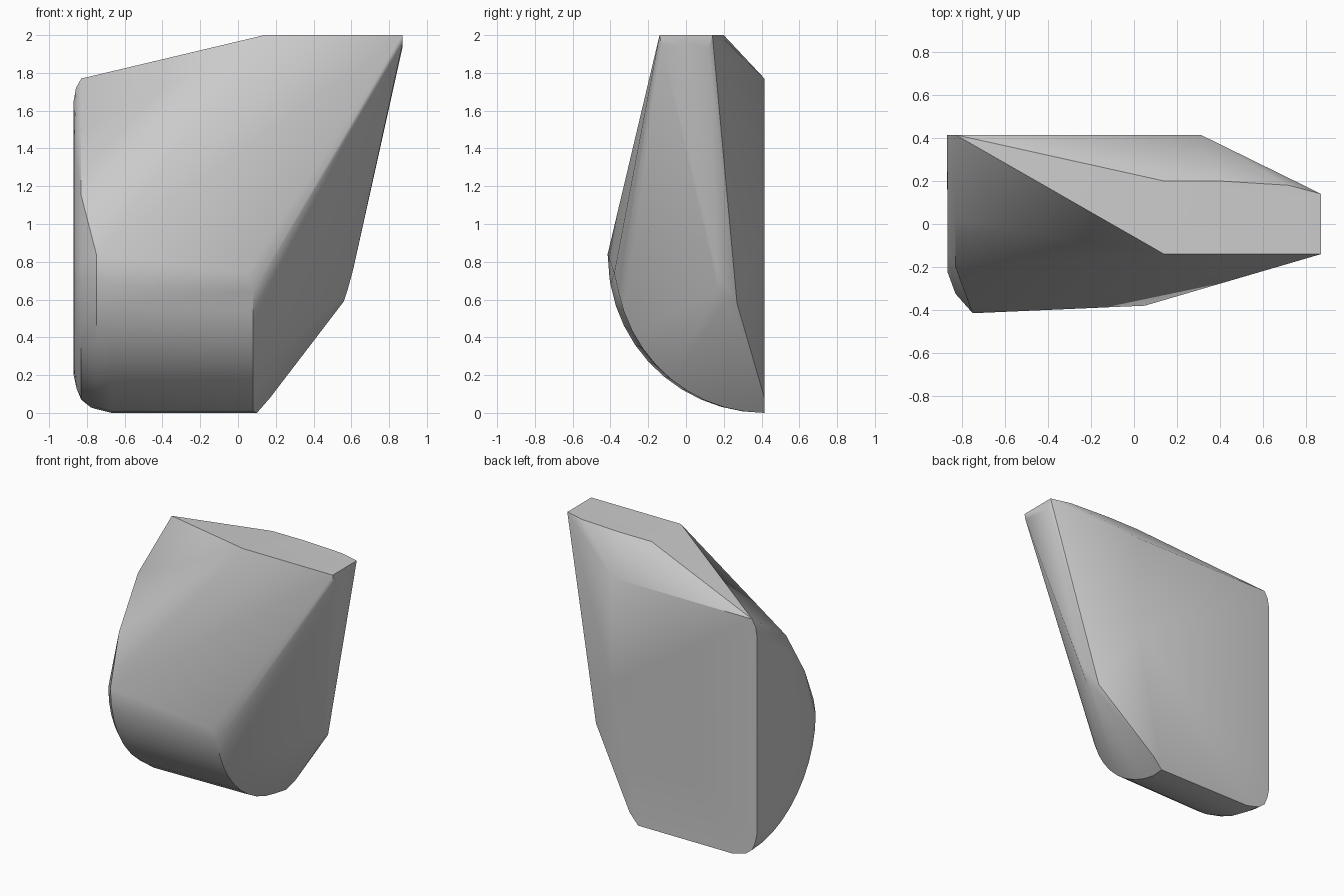
import bpy, bmesh
from math import sin, cos, pi, radians

default = bpy.data.objects.get("Cube")
if default:
    bpy.data.objects.remove(default, do_unlink=True)

BACK = 0.415  # plane of the flat back


def arc(x, z_mid, depth, drop, start=0, steps=10):
    """Quarter ellipse from the front bulge down to the back plane, in the plane x."""
    angles = [radians(start) + (pi / 2 - radians(start)) * i / steps for i in range(steps + 1)]
    return [(x, BACK - depth * cos(a), z_mid - drop * sin(a)) for a in angles]


points = []

# flat top
points += [(x, y, 2) for x, y in
           ((0.14, -0.14), (0.87, -0.14), (0.87, 0.14), (0.72, 0.18), (0.4, 0.2), (0.14, 0.2))]
points += [(0.87, -0.13, 1.95), (0.87, 0.12, 1.93)]

# edge of the flat back
points += [(x, BACK, z) for x, z in
           ((0.31, 1.77), (0.31, 1.0), (0.17, 0.08), (0.1, 0), (-0.67, 0), (-0.78, 0.03),
            (-0.855, 0.13), (-0.858, 1.72))]

# curved front belly: outer end and inner end
points += arc(-0.75, 0.84, 0.83, 0.82)
points += arc(-0.67, 0.82, 0.827, 0.82, start=10)
points += arc(0.08, 0.81, 0.79, 0.81, start=12)
points += [(0.05, BACK - 0.795, 0.74)]

# rounded flank: shoulder ring and flat ring
points += arc(-0.83, 0.79, 0.74, 0.72)
points += [(-0.83, y, z) for y, z in ((BACK, 1.77), (0.02, 1.5), (-0.2, 1.15))]
points += arc(-0.867, 0.8, 0.64, 0.6)
points += [(-0.867, y, z) for y, z in ((0.05, 1.4), (-0.14, 1.08))]
points += [(-0.87, BACK, 1.65), (-0.87, BACK, 0.2)]

# side corner where the slanted flanks meet
points += [(0.61, 0.165, 0.76), (0.58, 0.17, 0.65), (0.56, 0.21, 0.59), (0.545, 0.27, 0.58)]

# wrap the points in one convex shell
bm = bmesh.new()
for p in points:
    bm.verts.new(p)
hull = bmesh.ops.convex_hull(bm, input=bm.verts[:])
spare = {v for v in hull["geom_interior"] + hull["geom_unused"] if isinstance(v, bmesh.types.BMVert)}
bmesh.ops.delete(bm, geom=list(spare), context="VERTS")
bmesh.ops.dissolve_limit(bm, angle_limit=radians(0.5), verts=bm.verts[:], edges=bm.edges[:])
bmesh.ops.recalc_face_normals(bm, faces=bm.faces[:])

mesh = bpy.data.meshes.new("faceted_block")
bm.to_mesh(mesh)
bm.free()
block = bpy.data.objects.new("faceted_block", mesh)
bpy.context.collection.objects.link(block)

# plain grey
grey = bpy.data.materials.new("light_grey")
grey.use_nodes = True
grey.diffuse_color = (0.6, 0.6, 0.6, 1)
grey.node_tree.nodes["Principled BSDF"].inputs["Base Color"].default_value = grey.diffuse_color
mesh.materials.append(grey)

# soft shading with sharp corners kept
bpy.context.view_layer.objects.active = block
block.select_set(True)
bpy.ops.object.shade_smooth_by_angle(angle=radians(30))
